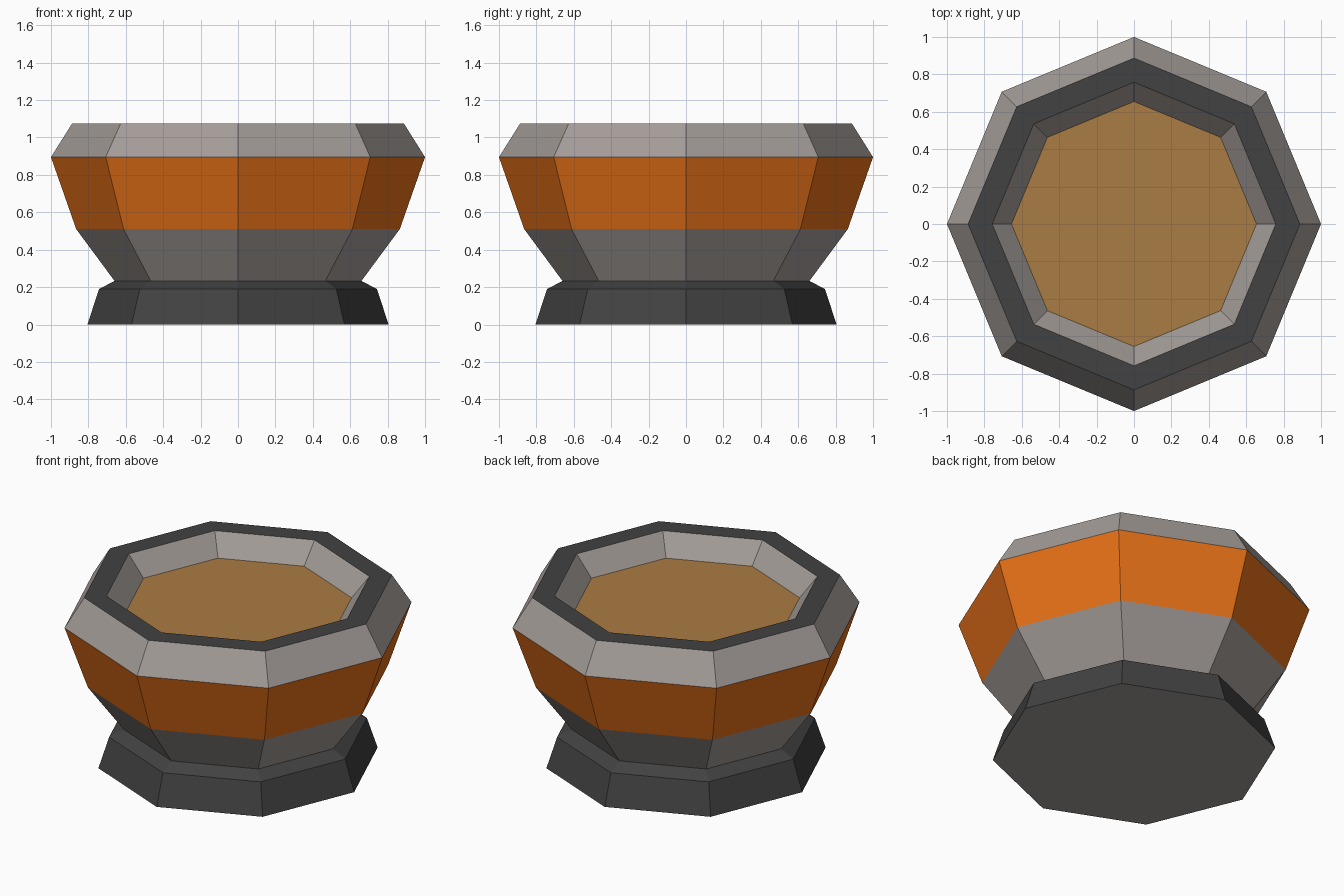
import bpy
import bmesh
from math import cos, sin, tau

SIDES = 8

cube = bpy.data.objects.get("Cube")
if cube:
    bpy.data.objects.remove(cube, do_unlink=True)


def make_material(name, rgb):
    mat = bpy.data.materials.new(name)
    mat.use_nodes = True
    colour = (*rgb, 1)
    mat.diffuse_color = colour
    bsdf = next(n for n in mat.node_tree.nodes if n.type == "BSDF_PRINCIPLED")
    bsdf.inputs["Base Color"].default_value = colour
    return mat


dark = make_material("dark grey", (0.054, 0.054, 0.054))
grey = make_material("warm grey", (0.37, 0.335, 0.315))
orange = make_material("orange", (0.82, 0.168, 0.009))
brown = make_material("brown filling", (0.4, 0.2, 0.056))


def ring(bm, radius, z):
    return [bm.verts.new((radius * cos(tau * i / SIDES), radius * sin(tau * i / SIDES), z))
            for i in range(SIDES)]


def finish(name, bm, mat):
    mesh = bpy.data.meshes.new(name)
    bm.to_mesh(mesh)
    bm.free()
    mesh.materials.append(mat)
    bpy.context.collection.objects.link(bpy.data.objects.new(name, mesh))


def lathe(name, profile, mat):
    """Turn a (radius, height) profile, listed so that faces look outward."""
    bm = bmesh.new()
    rings = [ring(bm, r, z) for r, z in profile]
    for low, high in zip(rings, rings[1:]):
        for i in range(SIDES):
            j = (i + 1) % SIDES
            bm.faces.new((low[i], low[j], high[j], high[i]))
    finish(name, bm, mat)


def disc(name, radius, z, mat, facing_down=False):
    """A flat polygon closing a ring."""
    bm = bmesh.new()
    verts = ring(bm, radius, z)
    bm.faces.new(verts[::-1] if facing_down else verts)
    finish(name, bm, mat)


# Foot with a sloping ledge, and its lighter underside
lathe("foot", [(0.805, 0), (0.743, 0.19), (0.66, 0.233)], dark)
disc("foot_underside", 0.805, 0, grey, facing_down=True)

# Bowl body and its painted band
lathe("lower_bowl", [(0.66, 0.233), (0.865, 0.51)], grey)
lathe("painted_band", [(0.865, 0.51), (1.0, 0.895)], orange)

# Rim: outer bevel, flat top and inner wall
lathe("rim_bevel", [(1.0, 0.895), (0.887, 1.075)], grey)
lathe("rim_top", [(0.887, 1.075), (0.758, 1.075)], dark)
lathe("inner_wall", [(0.758, 1.075), (0.655, 0.95)], grey)

# Filling inside the bowl
disc("filling", 0.655, 0.95, brown)
